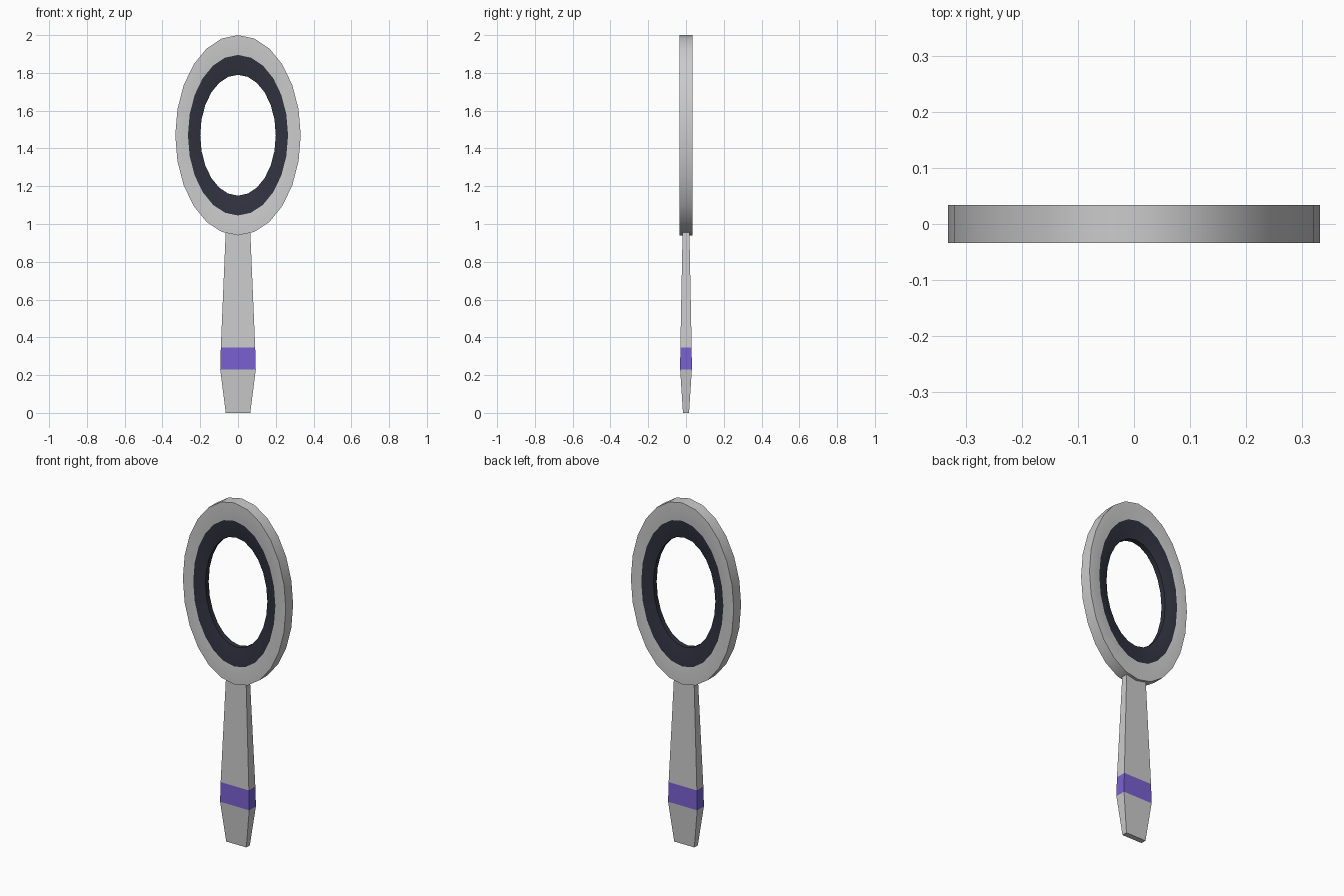
import bpy, bmesh, math

if "Cube" in bpy.data.objects:
    bpy.data.objects.remove(bpy.data.objects["Cube"])


def material(name, rgb):
    m = bpy.data.materials.new(name)
    m.diffuse_color = (*rgb, 1)
    m.use_nodes = True
    m.node_tree.nodes["Principled BSDF"].inputs["Base Color"].default_value = m.diffuse_color
    return m


grey = material("pale_grey", (0.8, 0.8, 0.8))
dark = material("dark_inlay", (0.03, 0.032, 0.05))
purple = material("purple_band", (0.19, 0.12, 0.64))


def loft(name, loops, mats, slots, closed):
    """Skin successive point loops; slots gives the material of each strip."""
    bm = bmesh.new()
    rows = [[bm.verts.new(p) for p in loop] for loop in loops]
    n = len(rows[0])
    for i, slot in enumerate(slots):
        a, b = rows[i], rows[(i + 1) % len(rows)]
        for j in range(n):
            k = (j + 1) % n
            bm.faces.new((a[j], a[k], b[k], b[j])).material_index = slot
    if not closed:
        bm.faces.new(rows[0])
        bm.faces.new(rows[-1])
    bmesh.ops.recalc_face_normals(bm, faces=bm.faces)
    mesh = bpy.data.meshes.new(name)
    bm.to_mesh(mesh)
    bm.free()
    for m in mats:
        mesh.materials.append(m)
    obj = bpy.data.objects.new(name, mesh)
    bpy.context.collection.objects.link(obj)
    return obj


def ellipse(rx, rz, y, n=24, cz=1.47):
    return [(rx * math.sin(2 * math.pi * i / n), y,
             cz + rz * math.cos(2 * math.pi * i / n)) for i in range(n)]


def rectangle(z, hx, hy):
    return [(-hx, -hy, z), (hx, -hy, z), (hx, hy, z), (-hx, hy, z)]


# Oval head: grey rim with a dark bevel sloping in to the open hole
ring = loft("ring_head",
            [ellipse(0.332, 0.53, -0.034), ellipse(0.332, 0.53, 0.034),
             ellipse(0.265, 0.425, 0.034), ellipse(0.2, 0.32, 0.015),
             ellipse(0.2, 0.32, -0.015), ellipse(0.265, 0.425, -0.034)],
            [grey, dark], [0, 0, 1, 1, 1, 0], True)

# Tapered handle with a purple band above the pommel
loft("handle",
     [rectangle(0, 0.065, 0.016), rectangle(0.23, 0.094, 0.031),
      rectangle(0.345, 0.091, 0.030), rectangle(0.96, 0.065, 0.018)],
     [grey, purple], [0, 1, 0], False)

# Smooth rim, crisp edges
bpy.context.view_layer.objects.active = ring
ring.select_set(True)
bpy.ops.object.shade_smooth_by_angle(angle=math.radians(28))
